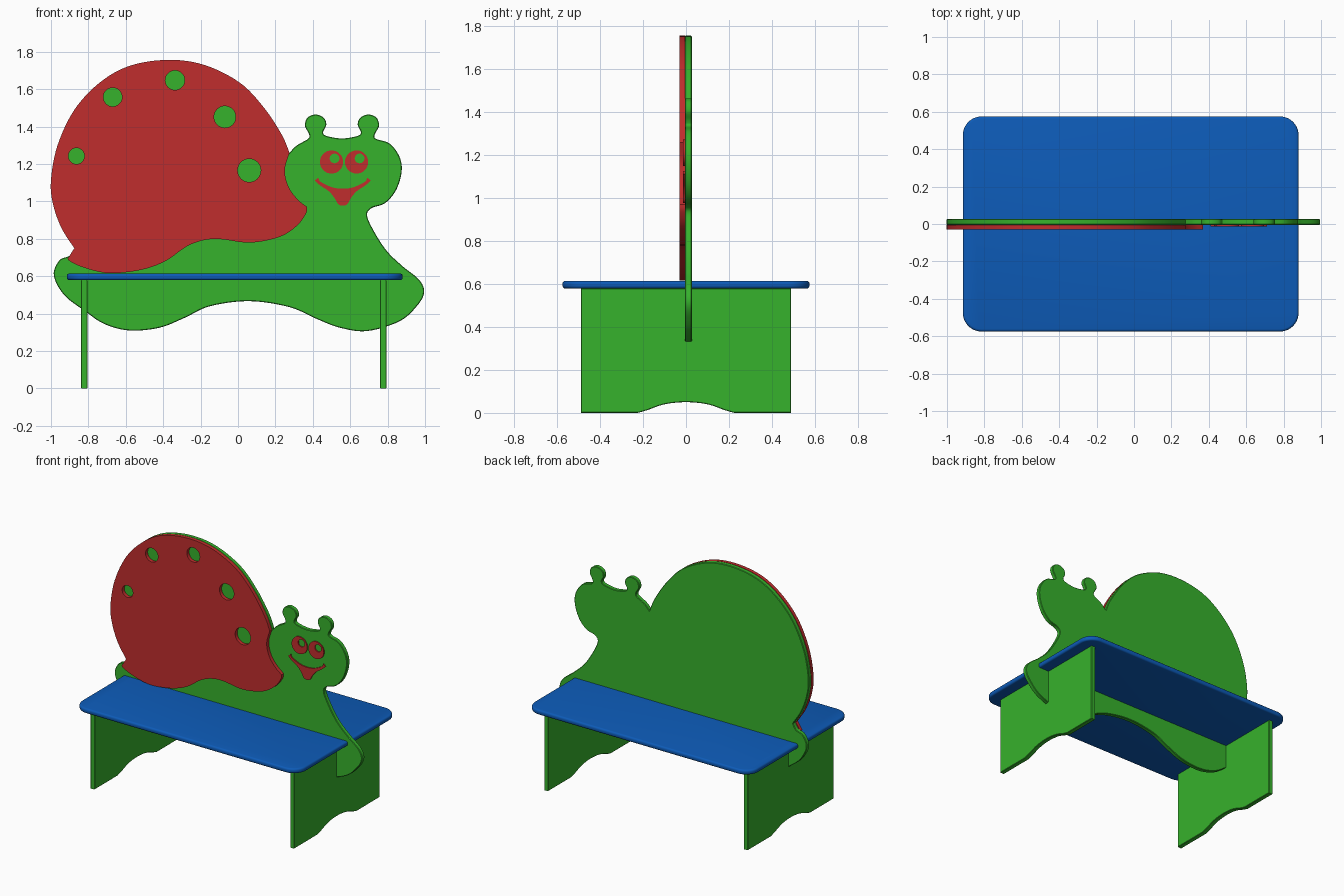
import bpy, bmesh, math
from mathutils import Matrix, Vector

if "Cube" in bpy.data.objects:
    bpy.data.objects.remove(bpy.data.objects["Cube"], do_unlink=True)


def material(name, rgb):
    mat = bpy.data.materials.new(name)
    mat.use_nodes = True
    mat.diffuse_color = (*rgb, 1)
    mat.node_tree.nodes["Principled BSDF"].inputs["Base Color"].default_value = (*rgb, 1)
    return mat


GREEN = material("leaf green", (0.037, 0.445, 0.025))
RED = material("shell red", (0.53, 0.026, 0.026))
BLUE = material("seat blue", (0.004, 0.105, 0.48))


def smooth(points, steps=6):
    """Catmull-Rom curve through the points, sharp at both ends."""
    p = [Vector(q) for q in points]
    p = [p[0]] + p + [p[-1]]
    out = []
    for a, b, c, d in zip(p, p[1:], p[2:], p[3:]):
        for i in range(steps):
            t = i / steps
            out.append(0.5 * (2 * b + (c - a) * t + (2 * a - 5 * b + 4 * c - d) * t**2
                              + (3 * b - a - 3 * c + d) * t**3))
    return out + [p[-1]]


def join(*sections):
    """Chain sections into one closed outline without doubled points."""
    out = []
    for point in (Vector(q) for s in sections for q in s):
        if not out or (point - out[-1]).length > 1e-4:
            out.append(point)
    if (out[0] - out[-1]).length < 1e-4:
        out.pop()
    return out


def arc(x, y, r, start=0, sweep=360, n=32):
    angles = [math.radians(start + sweep * i / n) for i in range(n + 1)]
    return [Vector((x + r * math.cos(a), y + r * math.sin(a))) for a in angles]


def mirrored(points, axis):
    return [(2 * axis - x, z) for x, z in reversed(points)]


FACING_FRONT = Matrix.Rotation(math.pi / 2, 4, 'X')
FACING_SIDE = Matrix.Rotation(math.pi / 2, 4, 'Z') @ FACING_FRONT


def plate(name, outlines, thickness, mat, location, turn=Matrix(), bevel=0, segments=1):
    """Cut a flat board from outlines; inner outlines become holes."""
    curve = bpy.data.curves.new(name, 'CURVE')
    curve.dimensions = '2D'
    curve.fill_mode = 'BOTH'
    curve.extrude = thickness / 2
    for outline in outlines:
        spline = curve.splines.new('POLY')
        spline.points.add(len(outline) - 1)
        for point, co in zip(spline.points, outline):
            point.co = (co[0], co[1], 0, 1)
        spline.use_cyclic_u = True
    helper = bpy.data.objects.new(name + " outline", curve)
    bpy.context.collection.objects.link(helper)
    graph = bpy.context.evaluated_depsgraph_get()
    mesh = bpy.data.meshes.new_from_object(helper.evaluated_get(graph))
    bpy.data.objects.remove(helper, do_unlink=True)
    bpy.data.curves.remove(curve)

    bm = bmesh.new()
    bm.from_mesh(mesh)
    bmesh.ops.remove_doubles(bm, verts=bm.verts, dist=1e-5)
    bmesh.ops.recalc_face_normals(bm, faces=bm.faces)
    if bevel:
        bmesh.ops.dissolve_limit(bm, angle_limit=0.001, verts=bm.verts, edges=bm.edges)
        rims = [e for e in bm.edges if len(e.link_faces) == 2 and e.calc_face_angle() > 1
                and abs(e.verts[0].co.z - e.verts[1].co.z) < 1e-5]
        bmesh.ops.bevel(bm, geom=rims, offset=bevel, segments=segments, profile=0.5,
                        affect='EDGES', clamp_overlap=True)
    bm.transform(turn)
    bmesh.ops.recalc_face_normals(bm, faces=bm.faces)
    bm.to_mesh(mesh)
    bm.free()

    mesh.name = name
    mesh.materials.clear()
    mesh.materials.append(mat)
    mesh.shade_smooth()
    mesh.set_sharp_from_angle(angle=math.radians(35))
    obj = bpy.data.objects.new(name, mesh)
    obj.location = location
    bpy.context.collection.objects.link(obj)
    return obj


# Shared outlines, as (x, z)
shell_top = smooth([
    (-.875, .75), (-.945, .86), (-.99, .99), (-1, 1.115), (-.965, 1.3), (-.875, 1.49),
    (-.74, 1.635), (-.58, 1.725), (-.375, 1.757), (-.18, 1.73), (.01, 1.635),
    (.14, 1.5), (.235, 1.355), (.275, 1.26)])
antenna = [(.375, 1.335), (.38, 1.36), (.358, 1.405), (.372, 1.448), (.415, 1.465),
           (.458, 1.448), (.472, 1.41), (.455, 1.37), (.475, 1.35)]
head = smooth([(.275, 1.26), (.315, 1.3)] + antenna + [(.556, 1.337)]
              + mirrored(antenna, .556)
              + [(.81, 1.31), (.863, 1.24), (.875, 1.16), (.845, 1.06), (.785, .99),
                 (.715, .965), (.69, .925), (.73, .835), (.8, .73), (.89, .645)])
foot = smooth([
    (.89, .645), (.97, .58), (.995, .515), (.96, .445), (.865, .36), (.69, .307),
    (.545, .325), (.425, .37), (.275, .435), (.06, .467), (-.15, .44), (-.285, .378),
    (-.42, .325), (-.58, .31), (-.715, .345), (-.82, .415), (-.93, .5), (-.985, .605),
    (-.955, .685), (-.9, .71), (-.875, .75)])

# Backrest board
plate("snail_body", [join(shell_top, head, foot)], .032, GREEN, (0, .011, 0),
      FACING_FRONT, bevel=.004)

# Shell panel with round holes
cheek = smooth([(.275, 1.26), (.25, 1.165), (.272, 1.075), (.32, 1.01), (.37, .97)])
shell_bottom = smooth([
    (.37, .97), (.363, .935), (.315, .87), (.22, .81), (.06, .78), (-.125, .8),
    (-.26, .767), (-.39, .68), (-.525, .633), (-.69, .617), (-.82, .645), (-.905, .685),
    (-.9, .71), (-.875, .75)])
spots = [(-.864, 1.243, .043), (-.67, 1.558, .05), (-.337, 1.648, .052),
         (-.07, 1.452, .058), (.06, 1.166, .062)]
plate("shell_panel", [join(shell_top, cheek, shell_bottom)] + [join(arc(*s)) for s in spots],
      .025, RED, (0, -.0175, 0), FACING_FRONT)

# Face
for side, x in (("right", .5), ("left", .634)):
    plate(side + "_eye", [join(arc(x, 1.211, .062)), join(arc(x + .016, 1.23, .026))],
          .008, RED, (0, -.009, 0), FACING_FRONT)
lip = [(.43, 1.127), (.442, 1.105), (.5, 1.077)]
chin = [(.56, .978), (.535, .986), (.515, 1.02), (.485, 1.055), (.44, 1.085), (.41, 1.112)]
plate("smile", [join(smooth(lip + [(.56, 1.068)] + mirrored(lip, .56)),
                     smooth(mirrored(chin, .56) + chin[1:]))],
      .008, RED, (0, -.009, 0), FACING_FRONT)

# Seat with rounded corners
half_x, half_y, radius = .8975, .575, .1
cx, cy = half_x - radius, half_y - radius
corners = [(cx, cy, 0), (-cx, cy, 90), (-cx, -cy, 180), (cx, -cy, 270)]
plate("seat", [join(*[arc(x, y, radius, a, 90, 10) for x, y, a in corners])],
      .036, BLUE, (-.0175, 0, .597), bevel=.013, segments=3)

# Leg boards with an arched cut at the floor
arch = [(-.225, 0), (-.18, .013), (-.1, .04)]
leg = join([(-.49, .58), (-.49, 0)],
           smooth(arch + [(0, .05)] + mirrored(arch, 0)),
           [(.49, 0), (.49, .58)])
for side, x in (("right", -.822), ("left", .777)):
    plate(side + "_leg", [leg], .034, GREEN, (x, 0, 0), FACING_SIDE, bevel=.003)
